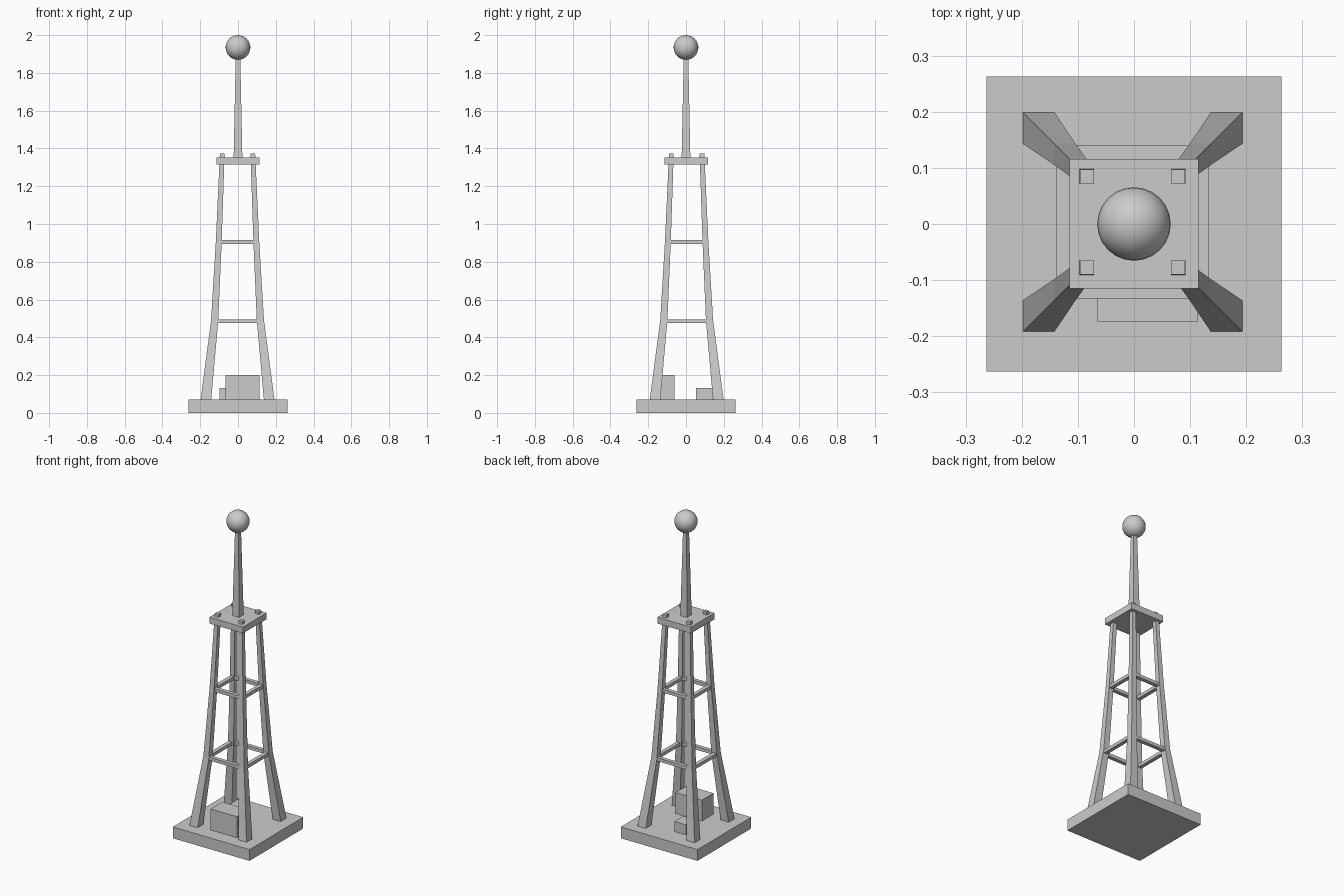
import bpy, bmesh

if "Cube" in bpy.data.objects:
    bpy.data.objects.remove(bpy.data.objects["Cube"])

CX, CY = -0.0025, 0.0035  # slight offset of the frame on its base


def make_object(name, bm):
    bmesh.ops.recalc_face_normals(bm, faces=bm.faces)
    mesh = bpy.data.meshes.new(name)
    bm.to_mesh(mesh)
    bm.free()
    ob = bpy.data.objects.new(name, mesh)
    bpy.context.collection.objects.link(ob)
    return ob


def loft(name, sections):
    """Stack of rectangles (x0, x1, y0, y1, z), capped at both ends."""
    bm = bmesh.new()
    rings = []
    for x0, x1, y0, y1, z in sections:
        pts = ((x0, y0), (x1, y0), (x1, y1), (x0, y1))
        rings.append([bm.verts.new((x, y, z)) for x, y in pts])
    for a, b in zip(rings, rings[1:]):
        for i in range(4):
            j = (i + 1) % 4
            bm.faces.new((a[i], a[j], b[j], b[i]))
    bm.faces.new(rings[0][::-1])
    bm.faces.new(rings[-1])
    return make_object(name, bm)


def box(name, x0, x1, y0, y1, z0, z1):
    return loft(name, [(x0, x1, y0, y1, z0), (x0, x1, y0, y1, z1)])


# Base slab and top platform
box("base_slab", -0.263, 0.263, -0.263, 0.263, 0, 0.07)
box("top_platform", -0.115, 0.115, -0.115, 0.116, 1.314, 1.353)

# Four bent, tapering legs: height, outer offset, width
LEG = [(0.07, 0.1955, 0.056), (0.49, 0.14, 0.038),
       (0.905, 0.115, 0.031), (1.372, 0.0935, 0.025)]
for sx, side in ((-1, "left"), (1, "right")):
    for sy, end in ((-1, "front"), (1, "back")):
        sections = []
        for z, outer, w in LEG:
            xs = sorted((CX + sx * outer, CX + sx * (outer - w)))
            ys = sorted((CY + sy * outer, CY + sy * (outer - w)))
            sections.append((*xs, *ys, z))
        loft(f"{end}_{side}_leg", sections)

# Two rings of cross beams between the legs
for level, z, outer, span in (("lower", 0.485, 0.1365, 0.115),
                              ("upper", 0.905, 0.111, 0.094)):
    w, h = 0.024, 0.010
    for s, a, b in ((-1, "left", "front"), (1, "right", "back")):
        lo, hi = sorted((s * outer, s * (outer - w)))
        box(f"{level}_{a}_beam", CX + lo, CX + hi, CY - span, CY + span, z - h, z + h)
        box(f"{level}_{b}_beam", CX - span, CX + span, CY + lo, CY + hi, z - h, z + h)

# Equipment boxes on the base
box("large_equipment_box", -0.066, 0.114, -0.174, -0.06, 0.07, 0.2)
box("small_equipment_box", -0.098, -0.018, 0.053, 0.14, 0.07, 0.132)

# Tapered mast and ball
loft("mast", [(-0.023, 0.023, -0.023, 0.023, 1.353),
              (-0.012, 0.012, -0.012, 0.012, 1.89)])
bpy.ops.mesh.primitive_uv_sphere_add(segments=24, ring_count=16, radius=0.0655,
                                     location=(0, 0, 1.9345))
bpy.context.object.name = "mast_ball"
bpy.ops.object.shade_smooth_by_angle()
